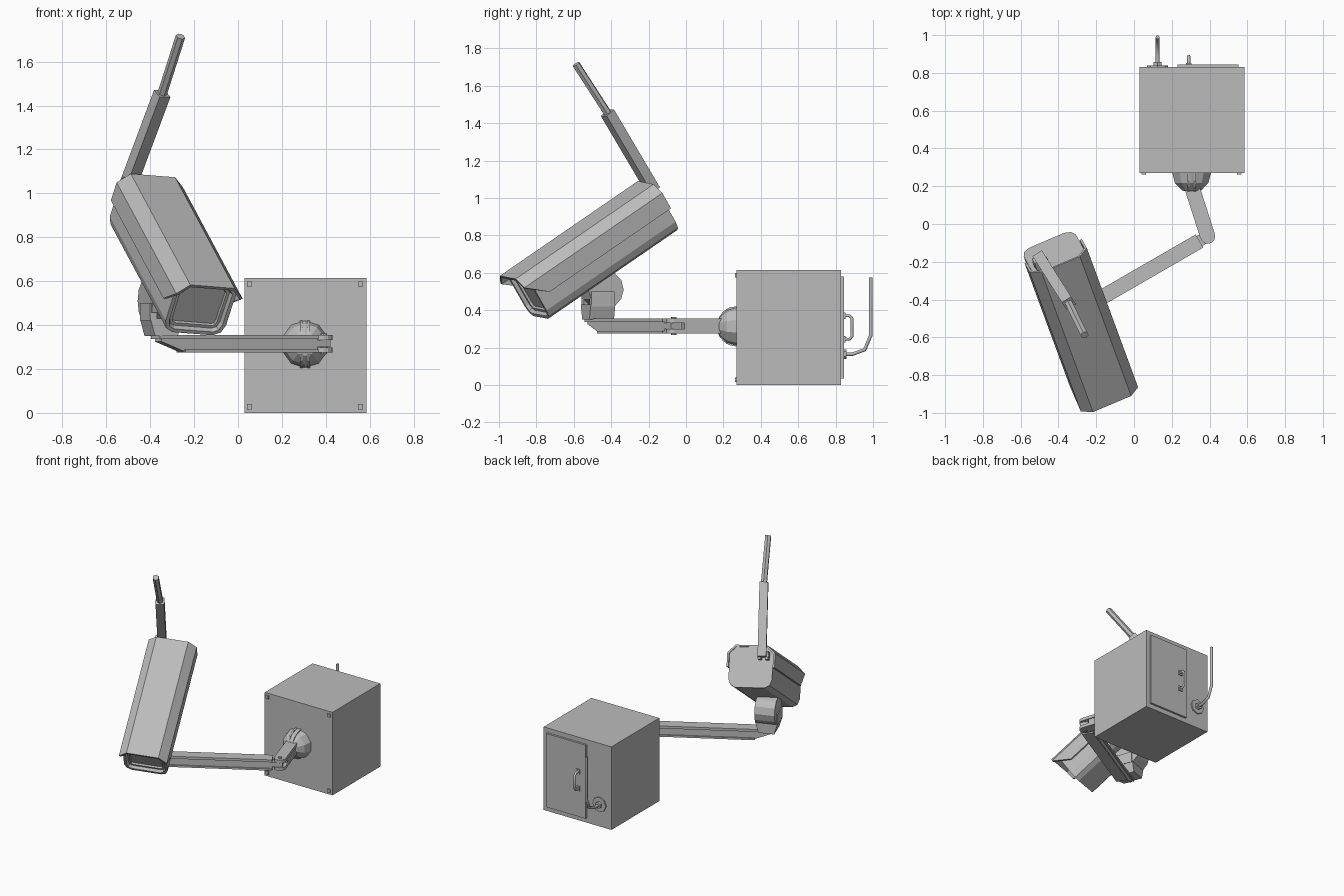
import bpy, bmesh, math
from mathutils import Matrix, Vector

cube = bpy.data.objects.get("Cube")
if cube:
    bpy.data.objects.remove(cube, do_unlink=True)

grey = bpy.data.materials.new("painted grey metal")
grey.use_nodes = True
COLOUR = (0.5, 0.5, 0.5, 1)
grey.diffuse_color = COLOUR
grey.node_tree.nodes["Principled BSDF"].inputs["Base Color"].default_value = COLOUR
I = Matrix.Identity(4)


def finish(name, bm, m=I):
    bmesh.ops.recalc_face_normals(bm, faces=bm.faces)
    mesh = bpy.data.meshes.new(name)
    bm.to_mesh(mesh)
    bm.free()
    mesh.materials.append(grey)
    ob = bpy.data.objects.new(name, mesh)
    ob.matrix_world = m
    bpy.context.collection.objects.link(ob)
    return ob


def prism_bm(profile, y0, y1):
    """Extrude an (x, z) outline along y."""
    bm = bmesh.new()
    a = [bm.verts.new((x, y0, z)) for x, z in profile]
    b = [bm.verts.new((x, y1, z)) for x, z in profile]
    front = bm.faces.new(a)
    bm.faces.new(b[::-1])
    for i in range(len(a)):
        j = (i + 1) % len(a)
        bm.faces.new((a[i], b[i], b[j], a[j]))
    bm.normal_update()
    return bm, front, a


def prism(name, profile, y0, y1, m=I):
    return finish(name, prism_bm(profile, y0, y1)[0], m)


def box(name, x, y, z, m=I):
    return prism(name, [(x[0], z[0]), (x[1], z[0]), (x[1], z[1]), (x[0], z[1])], *y, m)


def rod(name, a, b, r, sides=8, r2=None, turn=0.0):
    a, b = Vector(a), Vector(b)
    bm = bmesh.new()
    bmesh.ops.create_cone(bm, cap_ends=True, segments=sides, radius1=r,
                          radius2=r if r2 is None else r2, depth=(b - a).length)
    q = (b - a).to_track_quat('Z', 'Y').to_matrix().to_4x4()
    return finish(name, bm, Matrix.Translation((a + b) / 2) @ q @ Matrix.Rotation(turn, 4, 'Z'))


def pipe(name, points, r):
    cu = bpy.data.curves.new(name, 'CURVE')
    cu.dimensions = '3D'
    cu.bevel_depth, cu.bevel_resolution, cu.use_fill_caps = r, 1, True
    s = cu.splines.new('POLY')
    s.points.add(len(points) - 1)
    for p, co in zip(s.points, points):
        p.co = (*co, 1)
    cu.materials.append(grey)
    ob = bpy.data.objects.new(name, cu)
    bpy.context.collection.objects.link(ob)


# Wall cabinet with corner screws
box("cabinet", (0.03, 0.585), (0.27, 0.83), (0, 0.615))
for x in (0.052, 0.558):
    for z in (0.028, 0.587):
        box("corner_screw", (x - 0.012, x + 0.012), (0.262, 0.272), (z - 0.012, z + 0.012))

# Rear door, handle, conduit
box("door", (0.23, 0.553), (0.828, 0.845), (0.035, 0.58))
pipe("door_handle", [(0.29, y, z) for y, z in
     ((0.84, 0.245), (0.875, 0.245), (0.888, 0.26), (0.888, 0.355), (0.875, 0.37), (0.84, 0.37))], 0.009)
for z in (0.245, 0.37):
    box("handle_foot", (0.275, 0.305), (0.84, 0.852), (z - 0.018, z + 0.018))
rod("conduit_flange", (0.125, 0.828, 0.165), (0.125, 0.84, 0.165), 0.055, 8)
rod("conduit_nut", (0.125, 0.835, 0.165), (0.125, 0.858, 0.165), 0.025, 6)
pipe("conduit", [(0.125, y, z) for y, z in
     ((0.84, 0.165), (0.89, 0.165), (0.955, 0.188), (0.988, 0.265), (0.988, 0.575))], 0.011)

# Dome wall joint, cut flat at the cabinet
dome = bmesh.new()
bmesh.ops.create_uvsphere(dome, u_segments=10, v_segments=6, radius=0.108)
bmesh.ops.bisect_plane(dome, geom=dome.verts[:] + dome.edges[:] + dome.faces[:],
                       plane_co=(0, 0, 0), plane_no=(0, 0, -1), clear_outer=True)
bmesh.ops.holes_fill(dome, edges=dome.edges)
finish("wall_dome", dome, Matrix.Translation((0.305, 0.272, 0.313)) @ Matrix.Rotation(math.pi / 2, 4, 'X'))
for x in (0.289, 0.321):
    rod("dome_rib", (x - 0.006, 0.272, 0.313), (x + 0.006, 0.272, 0.313), 0.108, 16)

# Short arm with clevis plates at the elbow
elbow = Vector((0.39, -0.065, 0))
reach = Vector((0.305, 0.2, 0)) - elbow
short = Matrix.Translation(elbow) @ Matrix.Rotation(math.atan2(reach.y, reach.x), 4, 'Z')
box("short_arm_core", (0.05, 0.29), (-0.033, 0.033), (0.28, 0.35), short)
for z in (0.276, 0.332):
    box("short_arm_plate", (0, 0.27), (-0.04, 0.04), (z, z + 0.023), short)
    rod("elbow_plate", elbow + Vector((0, 0, z)), elbow + Vector((0, 0, z + 0.023)), 0.04, 12)
rod("elbow_pin", elbow + Vector((0, 0, 0.268)), elbow + Vector((0, 0, 0.362)), 0.015, 8)

# Long arm with a sloping tip
long = Matrix.Translation(elbow) @ Matrix.Rotation(math.radians(210), 4, 'Z')
box("elbow_tongue", (-0.02, 0.1), (-0.03, 0.03), (0.3, 0.331), long)
prism("long_arm_core", [(0.05, 0.28), (0.75, 0.28), (0.87, 0.325), (0.87, 0.34), (0.05, 0.34)],
      -0.03, 0.03, long)
box("long_arm_top", (0.05, 0.885), (-0.04, 0.04), (0.337, 0.355), long)
box("long_arm_bottom", (0.05, 0.75), (-0.04, 0.04), (0.275, 0.288), long)

# Swivel knuckle under the camera
yaw = Matrix.Rotation(math.radians(20.2), 4, 'Z')
knuckle = Matrix.Translation((-0.35, -0.47, 0)) @ yaw
prism("knuckle_base", [(-0.055, 0.35), (0.055, 0.35), (0.078, 0.43), (-0.078, 0.43)], -0.07, 0.07, knuckle)
for side in (-1, 1):
    box("knuckle_cheek", sorted((side * 0.045, side * 0.078)), (-0.065, 0.065), (0.42, 0.5), knuckle)
rod("knuckle_disc", knuckle @ Vector((-0.07, 0.02, 0.51)), knuckle @ Vector((0.07, 0.02, 0.51)), 0.1, 12)

# Camera body with a stepped, recessed window
cam = (Matrix.Translation((-0.116, -0.953, 0.575)) @ yaw
       @ Matrix.Rotation(math.radians(32.8), 4, 'X') @ Matrix.Rotation(math.radians(5), 4, 'Y'))
half = [(0.1, -0.288), (0.135, -0.27), (0.15, -0.23), (0.15, -0.055), (0.105, -0.012)]
outline = half + [(-x, z) for x, z in reversed(half)]
bm, front, _ = prism_bm(outline, 0.05, 0.925)
for thick, depth in ((0.018, 0.0), (0.008, -0.02), (0.014, 0.0), (0.004, -0.012)):
    bmesh.ops.inset_region(bm, faces=[front], thickness=thick, depth=depth)
finish("camera_body", bm, cam)

# Sun hood: thin shell whose sides sweep back at the front
edge = [(0.165, -0.15), (0.165, -0.052), (0.11, 0)]
inner = [(0.152, -0.15), (0.152, -0.057), (0.105, -0.012)]
shell = edge + [(-x, z) for x, z in reversed(edge)] + [(-x, z) for x, z in inner] + inner[::-1]
bm, _, rim = prism_bm(shell, 0, 0.935)
for v in rim:
    v.co.y += max(0, -0.057 - v.co.z) * 1.2
finish("sun_hood", bm, cam)

# Antenna hinged on the rear of the camera
base, joint, tip = (-0.5, -0.175, 1.04), (-0.345, -0.42, 1.455), (-0.262, -0.588, 1.715)
rod("antenna_sleeve", base, joint, 0.041, 4, turn=math.pi / 4)
rod("antenna_tip", joint, tip, 0.022, 6)
for x in (-0.115, -0.065):
    box("antenna_bracket", (x - 0.01, x + 0.01), (0.92, 0.975), (-0.1, -0.045), cam)
rod("antenna_pin", cam @ Vector((-0.13, 0.955, -0.07)), cam @ Vector((-0.05, 0.955, -0.07)), 0.015, 8)
